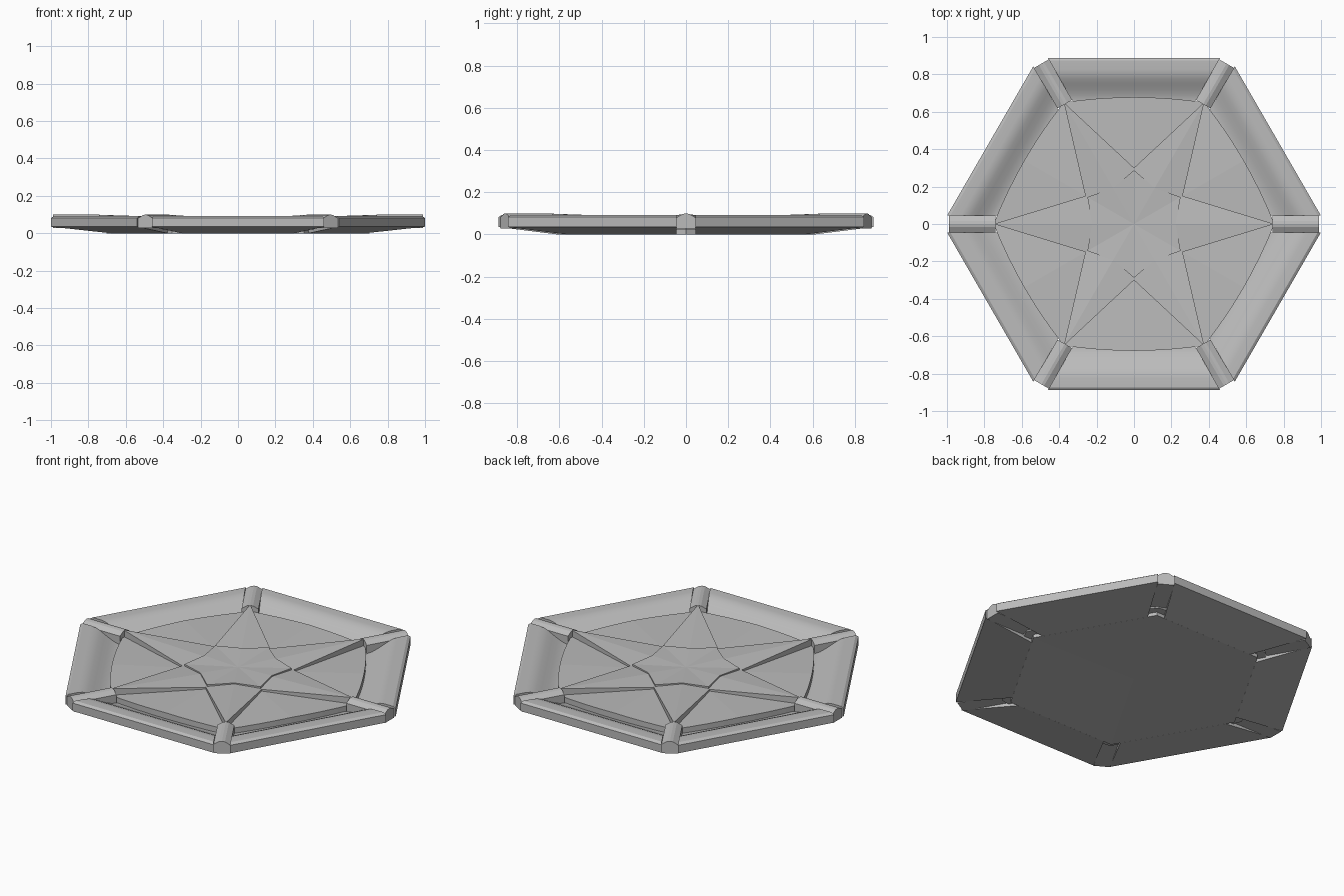
import bpy, bmesh
from math import radians, cos, sin, tan, pi
from mathutils import Vector, Matrix

cube = bpy.data.objects.get("Cube")
if cube:
    bpy.data.objects.remove(cube, do_unlink=True)

grey = bpy.data.materials.new("stone grey")
grey.use_nodes = True
colour = (0.5, 0.5, 0.5, 1)
grey.diffuse_color = colour
grey.node_tree.nodes["Principled BSDF"].inputs["Base Color"].default_value = colour


def finish(name, bm):
    bmesh.ops.recalc_face_normals(bm, faces=bm.faces)
    mesh = bpy.data.meshes.new(name)
    bm.to_mesh(mesh)
    bm.free()
    mesh.materials.append(grey)
    obj = bpy.data.objects.new(name, mesh)
    bpy.context.collection.objects.link(obj)
    return obj


def polar(r, degrees, z):
    a = radians(degrees)
    return Vector((r * cos(a), r * sin(a), z))


def fan_slab(name, outline, top_z, base_z, base_centre_z):
    """Faceted slab: a fan of triangles over an outline, with upright walls."""
    bm = bmesh.new()
    top = [bm.verts.new(p) for p in outline]
    low = [bm.verts.new((p.x, p.y, base_z)) for p in outline]
    peak = bm.verts.new((0, 0, top_z))
    pit = bm.verts.new((0, 0, base_centre_z))
    for i in range(len(top)):
        j = (i + 1) % len(top)
        bm.faces.new((top[i], top[j], peak))
        bm.faces.new((low[j], low[i], pit))
        bm.faces.new((top[j], top[i], low[i], low[j]))
    return finish(name, bm)


def sweep(name, start, end, angle):
    """Solid between two matching sections, turned about the centre."""
    bm = bmesh.new()
    a = [bm.verts.new(p) for p in start]
    b = [bm.verts.new(p) for p in end]
    n = len(a)
    for i in range(n):
        j = (i + 1) % n
        bm.faces.new((a[i], a[j], b[j], b[i]))
    bm.faces.new(a)
    bm.faces.new(b)
    bmesh.ops.rotate(bm, verts=bm.verts, cent=(0, 0, 0),
                     matrix=Matrix.Rotation(radians(angle), 3, "Z"))
    return finish(name, bm)


# Base floor
fan_slab("base_floor", [polar(0.704, 60 * k, 0.03) for k in range(6)],
         0.03, 0, 0.008)

# Six rim sections with a curved inner slope
RIM = [(0.61, 0), (0.888, 0.035), (0.888, 0.082), (0.873, 0.092),
       (0.825, 0.092), (0.80, 0.088), (0.775, 0.078), (0.75, 0.064),
       (0.72, 0.048), (0.69, 0.035), (0.66, 0.03), (0.61, 0.03)]
GAP = 0.052
for k in range(6):
    ends = [[(r, s * (r * tan(pi / 6) - GAP), z) for r, z in RIM] for s in (-1, 1)]
    rim = sweep(f"rim_section_{k + 1}", *ends, 30 + 60 * k)
    bpy.ops.object.select_all(action="DESELECT")
    rim.select_set(True)
    bpy.context.view_layer.objects.active = rim
    bpy.ops.object.shade_smooth_by_angle(angle=radians(28))

# Six roofed corner struts
STRUT = [(-0.045, 0.028), (-0.045, 0.08), (-0.016, 0.097), (0, 0.1),
         (0.016, 0.097), (0.045, 0.08), (0.045, 0.028)]
for k in range(6):
    ends = [[(r, y, z) for y, z in STRUT] for r in (0.74, 0.99)]
    sweep(f"corner_strut_{k + 1}", *ends, 60 * k)

# Folded centre panel with slightly bowed sides
panel = []
for k in range(6):
    for i in range(8):
        t = i / 4 - 1
        bow = 1 - t * t
        p = Vector((0.65 + 0.028 * bow, t * 0.65 * tan(pi / 6),
                    0.06 + 0.008 * (1 - abs(t))))
        panel.append(Matrix.Rotation(radians(30 + 60 * k), 3, "Z") @ p)
fan_slab("centre_panel", panel, 0.06, 0.02, 0.02)

# Large six-pointed star with ridged arms
star, inner = [], []
for k in range(6):
    star += [polar(0.75, 60 * k, 0.099), polar(0.30, 60 * k + 30, 0.074)]
    inner += [polar(0.222, 60 * k, 0.088), polar(0.288, 60 * k + 30, 0.084)]
fan_slab("large_star", star, 0.075, 0.04, 0.04)

# Shallow dished star in the middle
fan_slab("inner_star", inner, 0.079, 0.05, 0.05)
